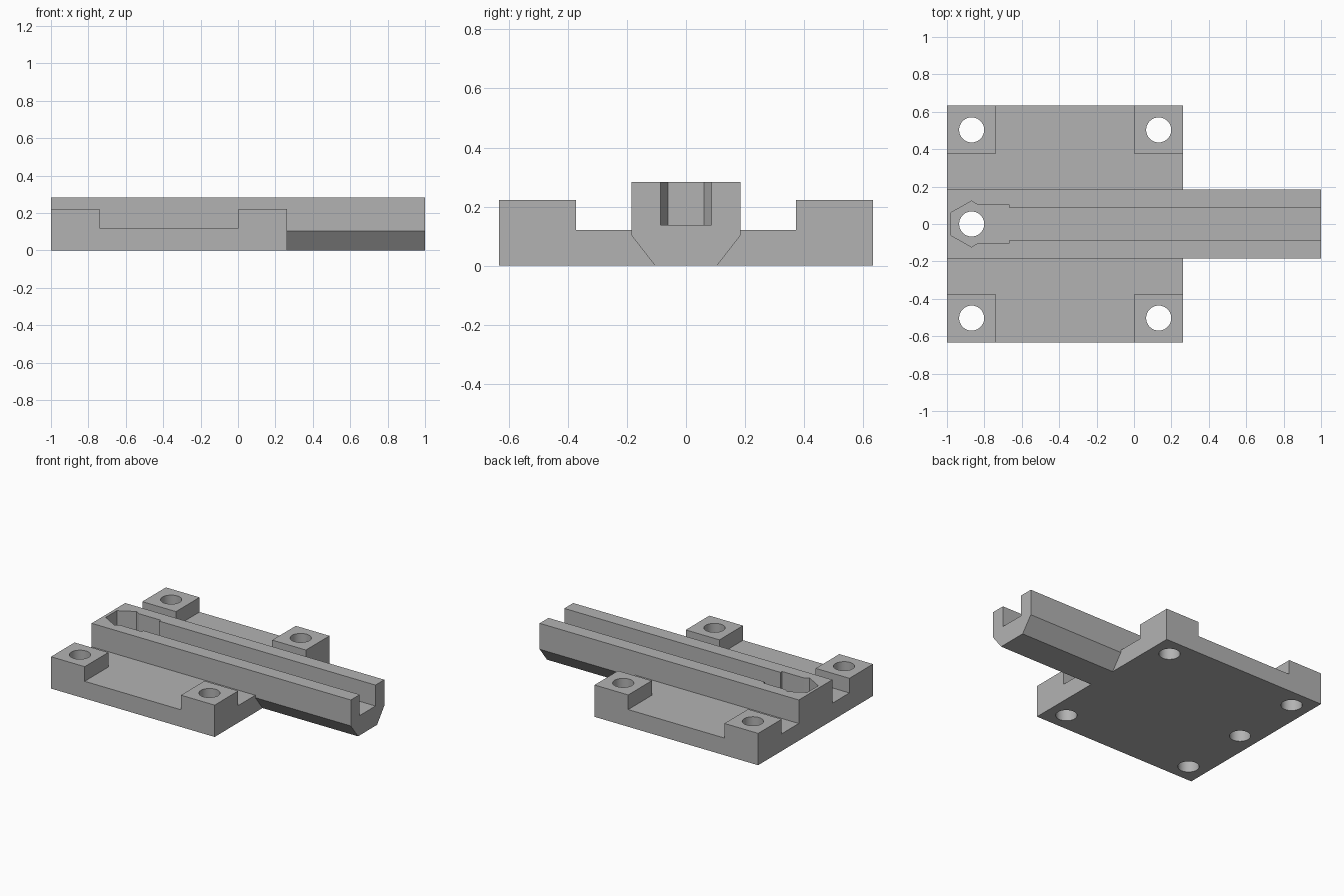
import bpy, bmesh, math
from mathutils import Vector

if "Cube" in bpy.data.objects:
    bpy.data.objects.remove(bpy.data.objects["Cube"])

grey = bpy.data.materials.new("plain grey")
grey.use_nodes = True
GREY = (0.45, 0.45, 0.45, 1)
grey.diffuse_color = GREY
grey.node_tree.nodes["Principled BSDF"].inputs["Base Color"].default_value = GREY

LEFT, BASE_END, RAIL_END = -1.0, 0.263, 1.0
HALF_Y, PAD = 0.633, 0.26
BASE_TOP, PAD_TOP, RAIL_TOP = 0.12, 0.222, 0.284
FLOOR = 0.138
HOLE_X, HOLE_Y, HOLE_R = -0.868, 0.503, 0.067


def prism(name, points, direction):
    """Extrude a planar outline into a closed solid."""
    bm = bmesh.new()
    face = bm.faces.new([bm.verts.new(p) for p in points])
    out = bmesh.ops.extrude_face_region(bm, geom=[face])
    moved = [v for v in out["geom"] if isinstance(v, bmesh.types.BMVert)]
    bmesh.ops.translate(bm, vec=Vector(direction), verts=moved)
    bmesh.ops.recalc_face_normals(bm, faces=bm.faces)
    mesh = bpy.data.meshes.new(name)
    bm.to_mesh(mesh)
    bm.free()
    mesh.materials.append(grey)
    obj = bpy.data.objects.new(name, mesh)
    bpy.context.collection.objects.link(obj)
    return obj


def upright(name, outline, z0, z1):
    return prism(name, [(x, y, z0) for x, y in outline], (0, 0, z1 - z0))


def block(name, x0, x1, y0, y1, z0, z1):
    return upright(name, [(x0, y0), (x1, y0), (x1, y1), (x0, y1)], z0, z1)


def mirrored(half):
    """Close a half outline across the centre line."""
    return half + [(a, -b) for a, b in reversed(half)]


def combine(target, tool, operation):
    mod = target.modifiers.new(operation, 'BOOLEAN')
    mod.operation, mod.solver, mod.object = operation, 'EXACT', tool
    bpy.context.view_layer.objects.active = target
    bpy.ops.object.modifier_apply(modifier=mod.name)
    bpy.data.objects.remove(tool)


# Flat base plate
body = block("mounting_base_with_rail", LEFT, BASE_END, -HALF_Y, HALF_Y, 0, BASE_TOP)

# Raised corner pads
for x0 in (LEFT, BASE_END - PAD):
    for y0 in (-HALF_Y, HALF_Y - PAD):
        combine(body, block("pad", x0, x0 + PAD, y0, y0 + PAD, 0, PAD_TOP), 'UNION')

# Long rail with chamfered underside
profile = mirrored([(0, 0.105), (0.103, 0.185), (RAIL_TOP, 0.185)])
combine(body, prism("rail", [(LEFT, y, z) for z, y in profile],
                    (RAIL_END - LEFT, 0, 0)), 'UNION')

# Open slot with a hexagonal nut pocket at its closed end
pocket = mirrored([(-0.978, 0.061), (HOLE_X, 0.123), (-0.838, 0.104),
                   (-0.669, 0.104), (-0.669, 0.087), (RAIL_END + 0.1, 0.087)])
combine(body, upright("slot", pocket, FLOOR, 0.4), 'DIFFERENCE')

# Vertical bolt holes
for x, y in [(HOLE_X, 0)] + [(hx, s * HOLE_Y) for hx in (HOLE_X, 0.132) for s in (-1, 1)]:
    ring = [(x + HOLE_R * math.cos(k * math.tau / 48),
             y + HOLE_R * math.sin(k * math.tau / 48)) for k in range(48)]
    combine(body, upright("hole", ring, -0.1, 0.4), 'DIFFERENCE')

# Smooth hole walls, crisp edges
bpy.ops.object.select_all(action='DESELECT')
body.select_set(True)
bpy.context.view_layer.objects.active = body
bpy.ops.object.shade_smooth_by_angle(angle=math.radians(30))
